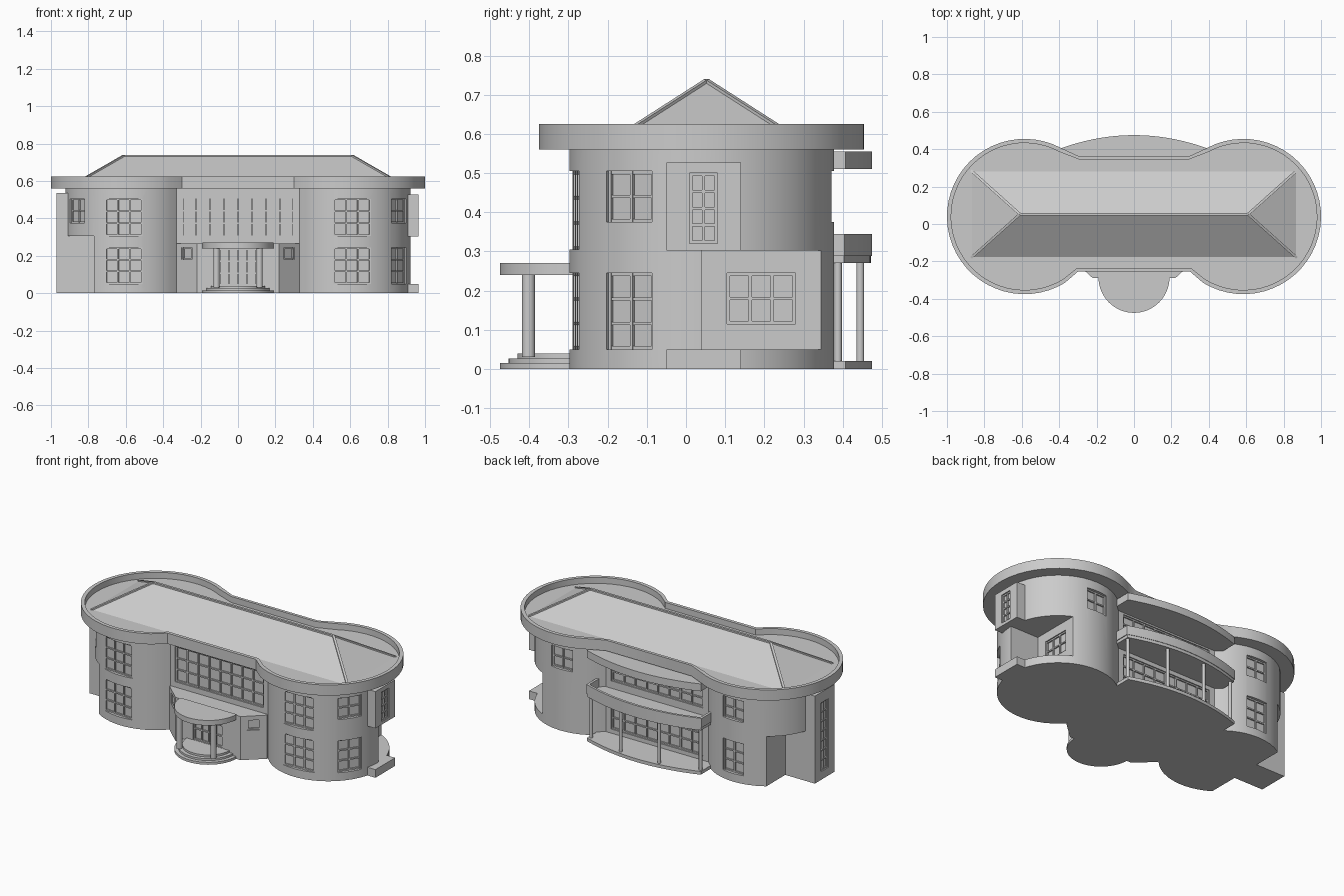
import bpy, bmesh
from math import cos, sin, acos, radians, pi
from mathutils import Matrix, Vector

if "Cube" in bpy.data.objects:
    bpy.data.objects.remove(bpy.data.objects["Cube"])

CX, CY, R = 0.585, 0.04, 0.338      # round wing centre and wall radius


def finish(name, bm, smooth=True):
    bmesh.ops.recalc_face_normals(bm, faces=bm.faces[:])
    me = bpy.data.meshes.new(name)
    bm.to_mesh(me)
    bm.free()
    ob = bpy.data.objects.new(name, me)
    bpy.context.collection.objects.link(ob)
    bpy.ops.object.select_all(action='DESELECT')
    ob.select_set(True)
    bpy.context.view_layer.objects.active = ob
    if smooth:
        bpy.ops.object.shade_smooth_by_angle(angle=radians(30))
    return ob


def add_box(bm, lo, hi, mat=None):
    lo, hi = Vector(lo), Vector(hi)
    m = Matrix.Translation((lo + hi) / 2) @ Matrix.Diagonal((*(hi - lo), 1))
    bmesh.ops.create_cube(bm, size=1, matrix=(mat @ m) if mat else m)


def box(name, lo, hi):
    bm = bmesh.new()
    add_box(bm, lo, hi)
    return finish(name, bm, False)


def prism(name, pts, z0, z1, hole=None):
    """Extruded outline; with hole (same point count) it becomes a ring."""
    bm = bmesh.new()
    n = len(pts)
    loops = [[bm.verts.new((x, y, z)) for x, y in p]
             for p in ([pts, hole] if hole else [pts]) for z in (z0, z1)]
    pairs = [(0, 1)] if not hole else [(0, 1), (1, 3), (3, 2), (2, 0)]
    for a, b in pairs:
        for i in range(n):
            j = (i + 1) % n
            bm.faces.new((loops[a][i], loops[a][j], loops[b][j], loops[b][i]))
    if not hole:
        bm.faces.new(loops[0])
        bm.faces.new(loops[1])
    return finish(name, bm)


def outline(r, xf, xb, mid_f=None, mid_b=None, n=36):
    """Two round wings joined by a straight middle."""
    a0, a1 = -acos((xf - CX) / r), acos((xb - CX) / r)
    side = [mid_f] if mid_f else []
    side += [(CX + r * cos(a0 + (a1 - a0) * i / n), CY + r * sin(a0 + (a1 - a0) * i / n))
             for i in range(n + 1)]
    side += [mid_b] if mid_b else []
    return side + [(-x, y) for x, y in reversed(side)]


def cut(ob, cutter):
    mod = ob.modifiers.new("cut", 'BOOLEAN')
    mod.operation, mod.solver, mod.object = 'DIFFERENCE', 'EXACT', cutter
    bpy.ops.object.select_all(action='DESELECT')
    ob.select_set(True)
    bpy.context.view_layer.objects.active = ob
    bpy.ops.object.modifier_apply(modifier=mod.name)


cut_bm, bars_bm = bmesh.new(), bmesh.new()


def window(x, y, az, w, z0, z1, cols, rows, depth=0.015):
    """Recess cutter plus glazing bars, facing direction az."""
    m = Matrix.Translation((x, y, 0)) @ Matrix.Rotation(radians(az), 4, 'Z')
    add_box(cut_bm, (-depth, -w / 2, z0), (0.06, w / 2, z1), m)
    t = 0.004
    for i in range(cols + 1):
        c = -w / 2 + t + (w - 2 * t) * i / cols
        add_box(bars_bm, (-depth - .002, c - t, z0), (-depth + .009, c + t, z1), m)
    for i in range(rows + 1):
        c = z0 + t + (z1 - z0 - 2 * t) * i / rows
        add_box(bars_bm, (-depth - .002, -w / 2, c - t), (-depth + .008, w / 2, c + t), m)


def wing_window(side, az, w, z0, z1, cols, rows):
    a = az if side > 0 else 180 - az
    window(side * CX + R * cos(radians(a)), CY + R * sin(radians(a)), a, w, z0, z1, cols, rows, 0.026)


# Main walls with ground floor corner notches
walls = prism("walls", outline(R, 0.329, 0.347), 0, 0.57)
bm = bmesh.new()
add_box(bm, (-1.2, -0.6, -0.1), (-0.77, 0.6, 0.305))
add_box(bm, (0.73, 0.04, 0.05), (1.2, 0.6, 0.302))
notches = finish("notch_cutter", bm, False)
cut(walls, notches)

# End bays and plinth
left_bay = box("left_bay", (-0.97, -0.05, 0), (-0.75, 0.14, 0.535))
right_bay = box("right_bay", (0.85, -0.05, 0.302), (0.965, 0.14, 0.527))
box("right_plinth", (0.8, -0.05, 0), (0.965, 0.14, 0.05))

# Entrance block
half = [(0.22, -0.29), (0.33, -0.19), (0.33, -0.15)]
entrance = prism("entrance_block", half + [(-x, y) for x, y in reversed(half)], 0, 0.267)

# Windows
for s in (1, -1):
    wing_window(s, -85.5, 0.2, 0.05, 0.245, 3, 3)
    wing_window(s, -85.5, 0.2, 0.305, 0.505, 3, 3)
    wing_window(s, -34, 0.14, 0.375, 0.505, 2, 2)
    wing_window(s, 91, 0.14, 0.375, 0.505, 2, 2)
    window(s * 0.275, -0.24, -90 + s * 42, 0.075, 0.18, 0.245, 1, 1)
wing_window(1, -34, 0.14, 0.05, 0.245, 2, 3)
wing_window(-1, 91, 0.14, 0.05, 0.245, 2, 3)
window(0, -0.18, -90, 0.6, 0.3, 0.515, 8, 3)
window(0, -0.29, -90, 0.2, 0.04, 0.24, 4, 3)
yb = CY + (R ** 2 - (0.347 - CX) ** 2) ** 0.5
window(0, yb, 90, 0.62, 0.045, 0.245, 8, 3)
window(0, yb, 90, 0.62, 0.34, 0.5, 8, 3)
window(0.73, 0.192, 0, 0.175, 0.115, 0.245, 3, 2)
window(0.965, 0.045, 0, 0.072, 0.32, 0.5, 2, 4)
window(-0.97, 0.045, 180, 0.072, 0.05, 0.47, 2, 7)
cutters = finish("window_cutter", cut_bm, False)
for ob in (walls, left_bay, right_bay, entrance):
    cut(ob, cutters)
for ob in (notches, cutters):
    bpy.data.objects.remove(ob)
finish("window_bars", bars_bm, False)

# Flat roof deck and parapet band
outer = outline(0.415, 0.37, 0.39, (0.30, -0.255), (0.29, 0.36))
inner = outline(0.393, 0.375, 0.395, (0.305, -0.235), (0.285, 0.342))
prism("parapet", outer, 0.56, 0.625, inner)
prism("roof_deck", inner, 0.56, 0.588)

# Hip roof with caps on the hips and ridge
base, ridge = [], []
bm = bmesh.new()
for x, y in ((-0.87, -0.18), (0.87, -0.18), (0.87, 0.285), (-0.87, 0.285)):
    base.append(bm.verts.new((x, y, 0.586)))
for x in (-0.61, 0.61):
    ridge.append(bm.verts.new((x, 0.0525, 0.735)))
b, r = base, ridge
for f in ((b[0], b[1], r[1], r[0]), (b[1], b[2], r[1]), (b[2], b[3], r[0], r[1]),
          (b[3], b[0], r[0]), (b[3], b[2], b[1], b[0])):
    bm.faces.new(f)
edges = [(r[0], r[1]), (b[0], r[0]), (b[3], r[0]), (b[1], r[1]), (b[2], r[1])]
edges = [(p.co.copy(), q.co.copy()) for p, q in edges]
finish("hip_roof", bm, False)
bm = bmesh.new()
for p, q in edges:
    d = q - p
    m = Matrix.Translation(p) @ d.to_track_quat('X', 'Z').to_matrix().to_4x4()
    add_box(bm, (0, -0.007, -0.006), (d.length, 0.007, 0.005), m)
finish("roof_caps", bm, False)


# Front porch: steps, columns and canopy
def half_disc(rad, y=-0.285, n=32):
    return [(rad * cos(pi + pi * i / n), y + rad * sin(pi + pi * i / n)) for i in range(n + 1)]


for i, (rad, z) in enumerate(((0.19, 0.015), (0.168, 0.027), (0.145, 0.039))):
    prism(f"step_{i + 1}", half_disc(rad), 0, z)
prism("porch_canopy", half_disc(0.19), 0.24, 0.271)


def column(name, x, y, rad, z0, z1):
    bm = bmesh.new()
    bmesh.ops.create_cone(bm, cap_ends=True, segments=20, radius1=rad, radius2=rad,
                          depth=z1 - z0, matrix=Matrix.Translation((x, y, (z0 + z1) / 2)))
    finish(name, bm)


for s in (1, -1):
    column("porch_column", s * 0.115, -0.402, 0.017, 0.03, 0.245)
    column("terrace_column", s * 0.13, 0.445, 0.01, 0.01, 0.275)
    column("terrace_end_column", s * 0.37, 0.388, 0.01, 0.01, 0.275)


# Curved rear terrace, balcony and upper canopy
def bow(w, top, y0, n=32):
    arc = [(w - 2 * w * i / n, top - 0.46 * (w - 2 * w * i / n) ** 2) for i in range(n + 1)]
    return arc + [(-w, y0), (w, y0)]


prism("terrace_floor", bow(0.385, 0.475, 0.26), 0, 0.02)
prism("balcony_floor", bow(0.385, 0.472, 0.26), 0.27, 0.295)
prism("balcony_rail", bow(0.39, 0.475, 0.27), 0.288, 0.345, bow(0.375, 0.46, 0.271))
prism("rear_canopy", bow(0.385, 0.475, 0.26), 0.51, 0.555)
